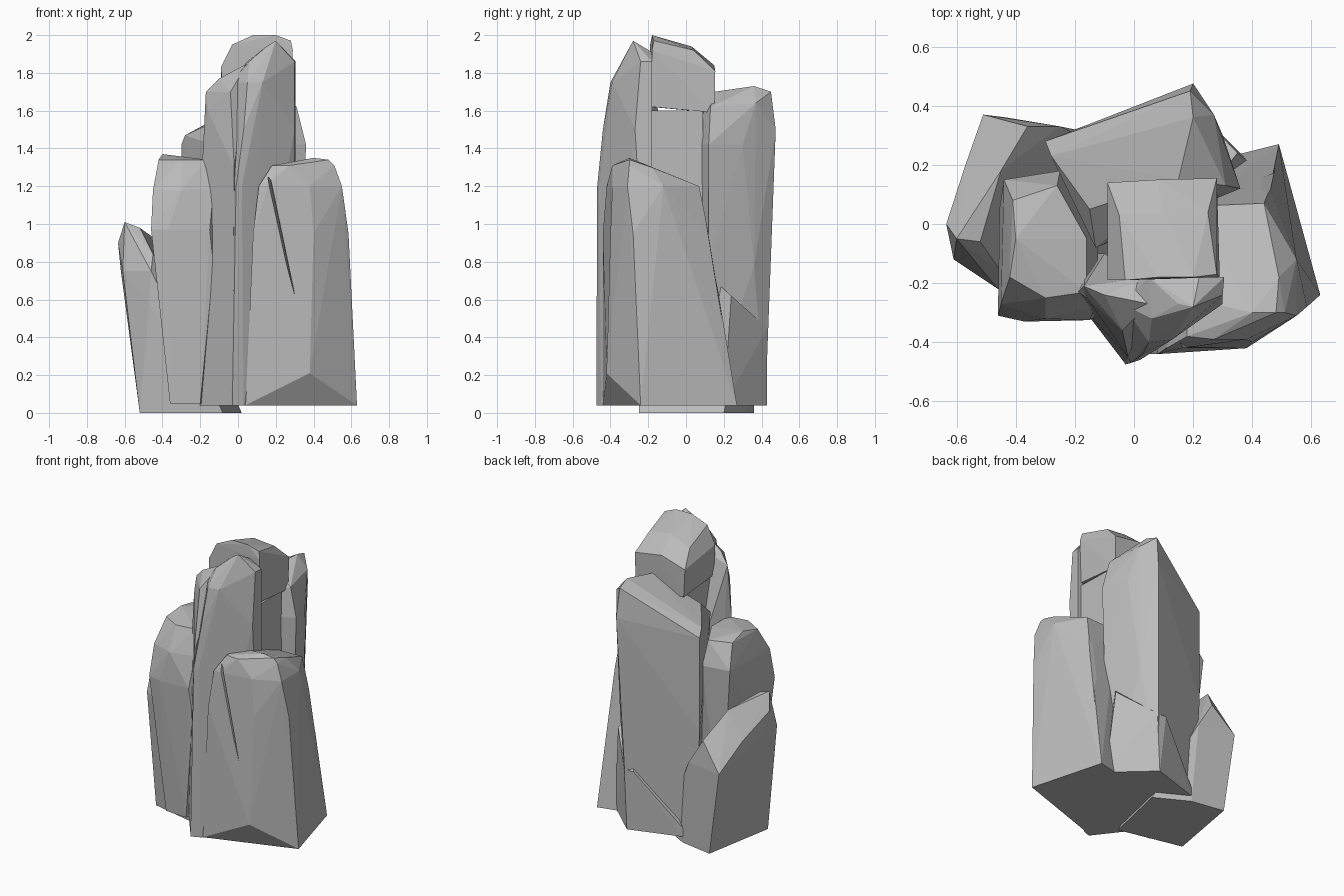
import bpy
import bmesh

# Remove the default cube
default_cube = bpy.data.objects.get("Cube")
if default_cube:
    bpy.data.objects.remove(default_cube, do_unlink=True)

# Single stone colour
stone = bpy.data.materials.new("grey_stone")
stone.use_nodes = True
stone_colour = (0.5, 0.5, 0.5, 1.0)
stone.diffuse_color = stone_colour
shader = stone.node_tree.nodes["Principled BSDF"]
shader.inputs["Base Color"].default_value = stone_colour
shader.inputs["Roughness"].default_value = 0.9


def make_rock(name, *rings):
    """Wrap a faceted convex boulder around a few rough rings of corners."""
    mesh = bpy.data.meshes.new(name)
    bm = bmesh.new()
    for ring in rings:
        for corner in ring:
            bm.verts.new(corner)
    hull = bmesh.ops.convex_hull(bm, input=bm.verts[:])
    leftovers = {item for item in hull["geom_interior"] + hull["geom_unused"]
                 if isinstance(item, bmesh.types.BMVert)}
    bmesh.ops.delete(bm, geom=list(leftovers), context="VERTS")
    bmesh.ops.dissolve_limit(bm, angle_limit=0.03, verts=bm.verts[:], edges=bm.edges[:])
    bmesh.ops.recalc_face_normals(bm, faces=bm.faces[:])
    bm.to_mesh(mesh)
    bm.free()
    mesh.materials.append(stone)
    rock = bpy.data.objects.new(name, mesh)
    bpy.context.scene.collection.objects.link(rock)
    return rock


def at_height(z, *outline):
    """Place a flat outline at one height."""
    return [(x, y, z) for x, y in outline]


def carve_crack(rock, *corners):
    """Cut a narrow wedge out of a rock."""
    cutter = make_rock("crack_cutter", corners)
    cutter.hide_render = True
    cut = rock.modifiers.new("crack", "BOOLEAN")
    cut.operation = "DIFFERENCE"
    cut.solver = "EXACT"
    cut.object = cutter
    bpy.context.view_layer.objects.active = rock
    bpy.ops.object.modifier_apply(modifier=cut.name)
    bpy.data.objects.remove(cutter, do_unlink=True)


# Broad pillar on the +x side, with two cracks
broad_pillar = make_rock(
    "broad_pillar",
    at_height(.04, (.04, -.44), (.63, -.24), (.49, .27), (.05, .16)),
    [(.38, -.42, .21)],
    at_height(.95, (.08, -.44), (.4, -.4), (.585, -.28), (.46, .12)),
    at_height(1.2, (.11, -.42), (.16, -.42), (.38, -.39), (.55, -.31),
              (.55, -.12), (.44, .07), (.2, .06)),
    at_height(1.31, (.18, -.38), (.27, -.39), (.51, -.3), (.18, -.25)),
    [(.48, -.3, 1.34), (.4, -.3, 1.35), (.49, -.18, 1.3), (.44, -.08, 1.25)],
)
carve_crack(broad_pillar, (.13, -.5, 1.28), (.18, -.5, 1.22), (.17, -.36, 1.24),
            (.31, -.5, .6), (.3, -.39, .62))
carve_crack(broad_pillar, (.6, .07, 1.2), (.6, .11, 1.2), (.35, .08, 1.2),
            (.62, .2, .45), (.47, .19, .5))

# Tall wedge at the front and the shard leaning on its side
make_rock(
    "front_spire",
    at_height(.04, (-.03, -.475), (.03, -.45), (.3, -.18), (-.18, -.18)),
    at_height(1.2, (-.01, -.47), (.02, -.46), (.3, -.25)),
    at_height(1.5, (.305, -.18), (.3, -.27), (.03, -.44), (-.12, -.18)),
    at_height(1.75, (.05, -.4), (.13, -.39), (-.04, -.27)),
    at_height(1.86, (.305, -.18), (.3, -.24), (.06, -.32), (.05, -.18)),
    [(.2, -.28, 1.97), (.15, -.27, 1.94), (.22, -.18, 1.91)],
)
make_rock(
    "front_shard",
    at_height(.04, (-.03, -.472), (-.2, -.25), (-.15, -.1), (.05, -.2)),
    at_height(1.3, (-.02, -.45), (-.19, -.23), (-.1, -.1)),
    [(-.17, -.21, 1.7), (-.16, -.25, 1.6), (-.1, -.24, 1.77),
     (-.04, -.36, 1.7), (.05, -.27, 1.85), (.05, -.18, 1.8)],
)

# Square central column under a separate cap stone
column = [(-.07, -.18), (.28, -.18), (.27, .09), (-.06, .1)]
make_rock("centre_column", at_height(.04, *column), at_height(1.6, *column))
make_rock(
    "cap_stone",
    [(-.08, -.19, 1.62), (.28, -.18, 1.62), (.28, .15, 1.59), (-.08, .14, 1.59)],
    [(-.09, -.19, 1.83), (.29, -.18, 1.92), (.28, .155, 1.81), (-.09, .14, 1.78)],
    [(-.03, -.19, 1.95), (.08, -.18, 2.0), (.2, -.18, 2.0), (.28, -.17, 1.97)],
    [(-.05, .03, 1.88), (.1, .03, 1.94), (.25, .04, 1.92), (.08, .15, 1.84)],
)

# Big slab at the back with a sloping top
make_rock(
    "back_slab",
    at_height(.04, (-.26, .27), (.15, .42), (.3, .12), (-.1, -.05)),
    at_height(.78, (-.3, .28), (.18, .44), (.25, .36), (.34, .12), (-.12, -.07)),
    at_height(1.42, (-.3, .28), (.36, .12), (.3, .3), (-.13, -.08)),
    [(.2, .475, 1.5), (.19, .45, 1.7), (.27, .37, 1.64), (.31, .13, 1.62),
     (-.28, .23, 1.47), (-.15, .05, 1.53), (.2, .36, 1.73), (.15, .15, 1.7)],
)

# Low wedge stone at the foot of the slab
make_rock(
    "foot_stone",
    at_height(.04, (-.2, .32), (.15, .43), (.4, .2), (.1, .1)),
    [(.1, .43, .45), (.17, .43, .45), (.35, .24, .62), (.28, .15, .7),
     (-.2, .32, .1)],
)

# Rounded pillar at the front on the -x side
side_pillar = make_rock(
    "side_pillar",
    at_height(.05, (-.36, -.27), (-.2, -.28), (-.12, .05), (-.34, .1)),
    at_height(.78, (-.13, -.31), (-.2, -.3)),
    at_height(.97, (-.46, -.31), (-.37, -.33), (-.15, -.325), (-.455, .05)),
    at_height(1.18, (-.45, -.27), (-.44, .15), (-.25, .18), (-.12, -.05),
              (-.13, -.28), (-.3, -.32)),
    at_height(1.34, (-.42, -.18), (-.41, .08), (-.26, .13), (-.16, -.05),
              (-.16, -.23), (-.3, -.25)),
    [(-.4, -.05, 1.37)],
)

# Leaning stone at the back on the -x side, reaching the ground
make_rock(
    "leaning_stone",
    at_height(0, (-.43, .36), (-.52, -.15), (-.08, -.25), (.02, .2), (-.2, .32)),
    at_height(.57, (-.59, -.12), (-.47, -.21), (-.51, .37), (-.25, .33)),
    at_height(.75, (-.62, .03), (-.61, -.12), (-.46, -.22), (-.36, .33), (-.57, .2)),
    [(-.635, 0, .9), (-.6, -.05, 1.01), (-.52, -.06, .98),
     (-.45, -.16, .84), (-.45, .18, .93)],
)
